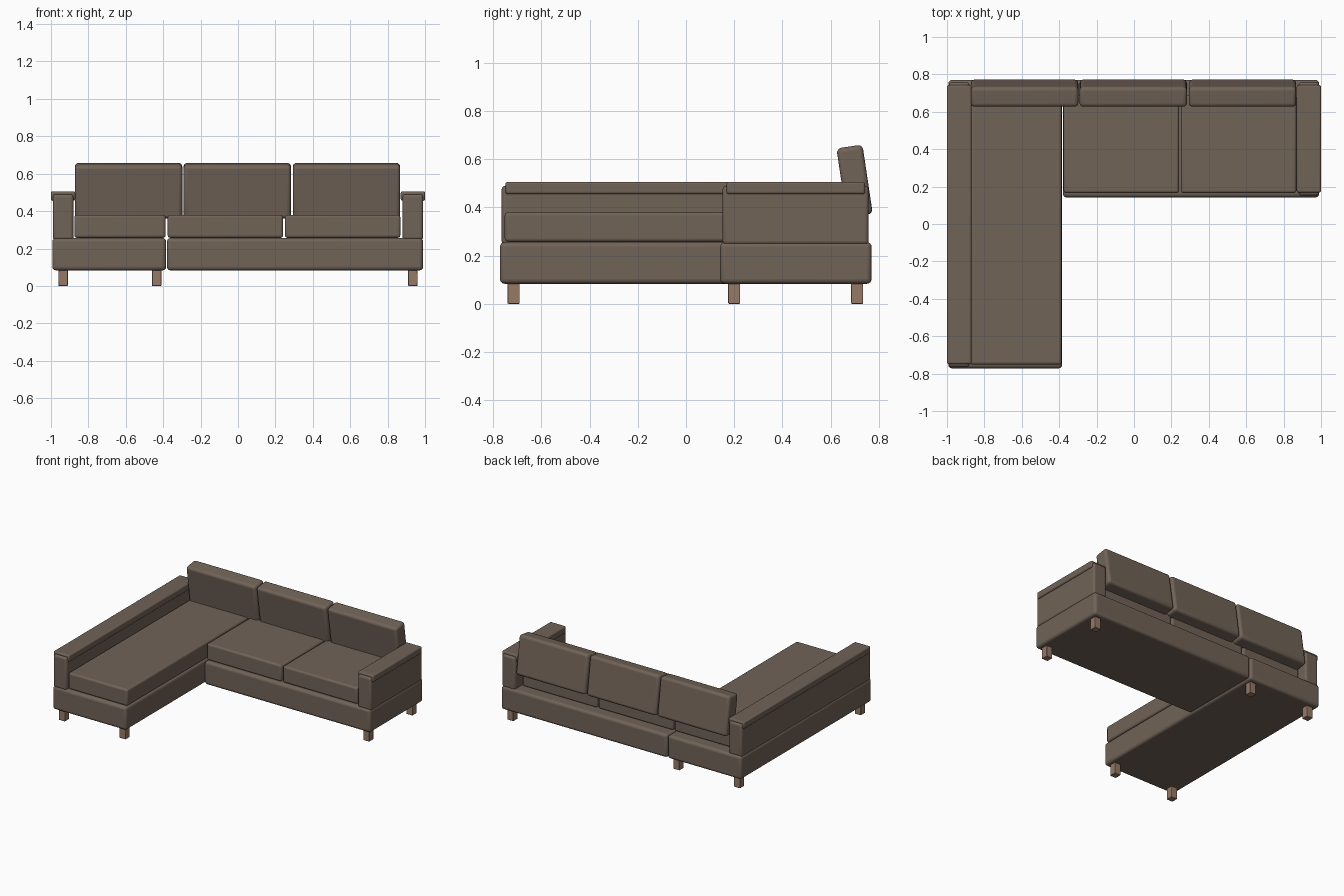
import bpy
import math
from mathutils import Matrix

cube = bpy.data.objects.get("Cube")
if cube:
    bpy.data.objects.remove(cube, do_unlink=True)


def make_material(name, colour):
    mat = bpy.data.materials.new(name)
    mat.use_nodes = True
    mat.diffuse_color = colour
    mat.node_tree.nodes["Principled BSDF"].inputs["Base Color"].default_value = colour
    return mat


fabric = make_material("brown fabric", (0.165, 0.125, 0.096, 1))
wood = make_material("light wood", (0.31, 0.195, 0.135, 1))


def block(name, xs, ys, zs, mat, bevel, segments=4, tilt=0):
    """Rounded box spanning the given ranges, tilted about its own x axis."""
    spans = (xs, ys, zs)
    centre = [(a + b) / 2 for a, b in spans]
    bpy.ops.mesh.primitive_cube_add(size=1, location=centre)
    obj = bpy.context.object
    obj.name = name
    obj.data.transform(Matrix.Diagonal([b - a for a, b in spans] + [1]))
    obj.rotation_euler.x = math.radians(tilt)
    obj.data.materials.append(mat)
    mod = obj.modifiers.new("Rounded edges", "BEVEL")
    mod.width = bevel
    mod.segments = segments
    bpy.ops.object.shade_smooth_by_angle(angle=math.radians(35))
    return obj


# Upholstered bases
BASE_Z = (0.083, 0.256)
block("chaise_base", (-0.993, -0.384), (-0.772, 0.77), BASE_Z, fabric, 0.02)
block("sofa_base", (-0.38, 0.99), (0.142, 0.77), BASE_Z, fabric, 0.02)

# Arms with overhanging top pads
for side, sign, front in (("right", -1, -0.765), ("left", 1, 0.152)):
    body_x = sorted((sign * 0.99, sign * 0.88))
    pad_x = sorted((sign * 1.0, sign * 0.87))
    block(side + "_arm", body_x, (front, 0.758), (0.245, 0.49), fabric, 0.016)
    block(side + "_arm_pad", pad_x, (front + 0.016, 0.743), (0.455, 0.506), fabric, 0.01)

# Seat cushions
SEAT_Z = (0.257, 0.38)
for name, xs, front in (("chaise_seat_cushion", (-0.875, -0.387), -0.752),
                        ("middle_seat_cushion", (-0.376, 0.241), 0.165),
                        ("left_seat_cushion", (0.251, 0.868), 0.165)):
    block(name, xs, (front, 0.69), SEAT_Z, fabric, 0.014)

# Back cushions, tops tipped forward
for name, start in (("right", -0.872), ("middle", -0.291), ("left", 0.293)):
    block(name + "_back_cushion", (start, start + 0.574), (0.645, 0.754),
          (0.364, 0.654), fabric, 0.02, tilt=8.5)

# Short square legs
LEGS = {"chaise_front_right": (-0.935, -0.715), "chaise_front_left": (-0.435, -0.715),
        "chaise_back_right": (-0.935, 0.71), "chaise_back_left": (-0.435, 0.71),
        "sofa_front_left": (0.935, 0.2), "sofa_back_left": (0.935, 0.71)}
for name, (x, y) in LEGS.items():
    block(name + "_leg", (x - 0.025, x + 0.025), (y - 0.025, y + 0.025),
          (0, 0.09), wood, 0.003, segments=2)
